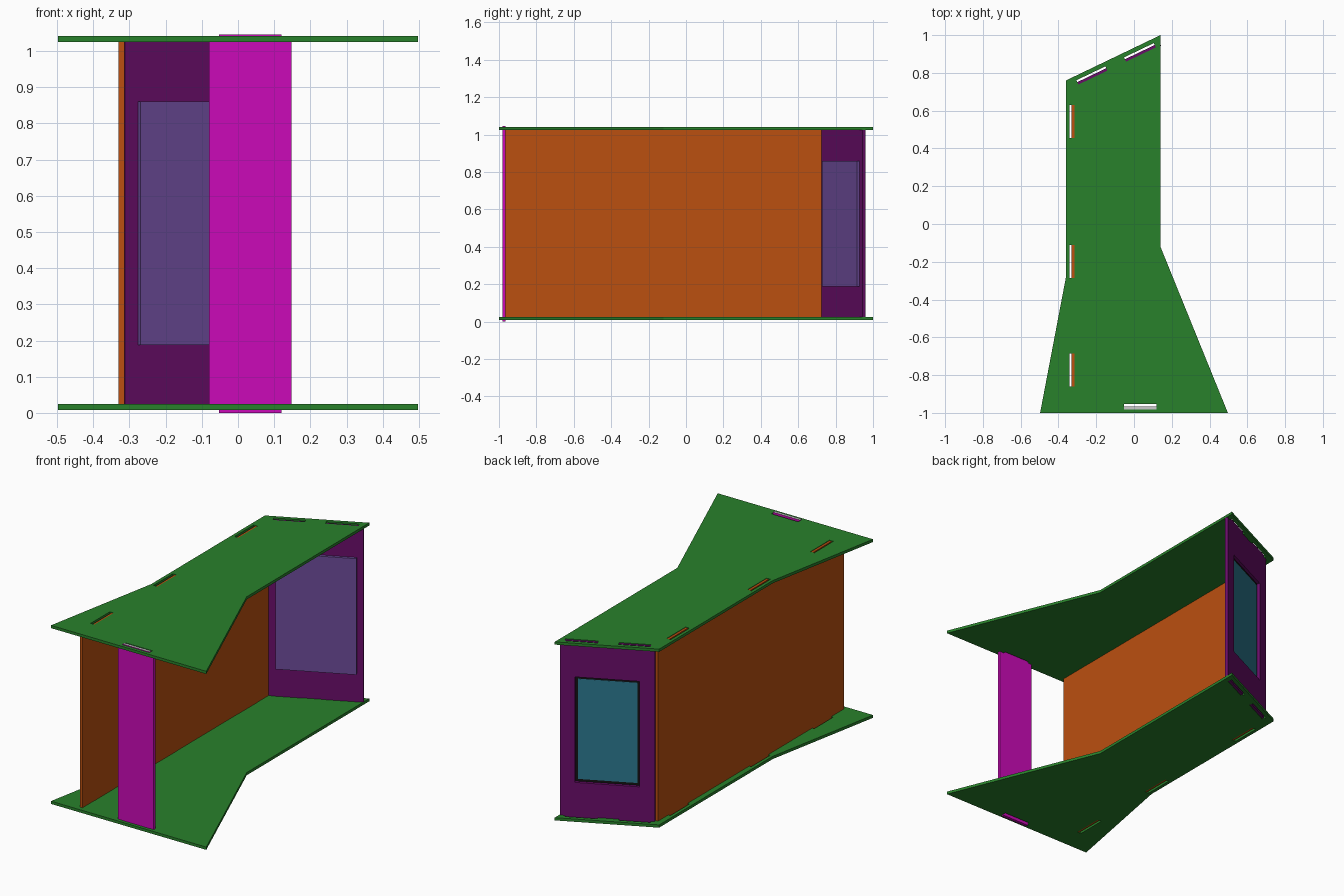
import bpy, bmesh
from mathutils import Vector, Matrix

if "Cube" in bpy.data.objects:
    bpy.data.objects.remove(bpy.data.objects["Cube"])

def mat(name, rgb):
    m = bpy.data.materials.new(name)
    m.diffuse_color = (*rgb, 1)
    m.use_nodes = True
    m.node_tree.nodes["Principled BSDF"].inputs["Base Color"].default_value = m.diffuse_color
    return m

GREEN = mat("green", (0.022, 0.22, 0.024))
ORANGE = mat("orange", (0.50, 0.08, 0.005))
PINK = mat("magenta", (0.60, 0.003, 0.48))
PURPLE = mat("purple", (0.14, 0.004, 0.14))
LAVENDER = mat("lavender", (0.15, 0.07, 0.32))
TEAL = mat("teal", (0.025, 0.19, 0.28))
BLACK = mat("black", (0.006, 0.006, 0.006))
PALE = mat("pale", (0.85, 0.85, 0.85))

def solid(name, pts, depth, frame, *mats):
    """Extrude a flat outline along the frame's third axis."""
    bm = bmesh.new()
    face = bm.faces.new([bm.verts.new((a, b, 0)) for a, b in pts])
    new = bmesh.ops.extrude_face_region(bm, geom=[face])["geom"]
    bmesh.ops.translate(bm, vec=(0, 0, depth),
                        verts=[v for v in new if isinstance(v, bmesh.types.BMVert)])
    bmesh.ops.transform(bm, matrix=frame, verts=bm.verts)
    bmesh.ops.recalc_face_normals(bm, faces=bm.faces)
    me = bpy.data.meshes.new(name)
    bm.to_mesh(me)
    bm.free()
    ob = bpy.data.objects.new(name, me)
    bpy.context.collection.objects.link(ob)
    for m in mats:
        me.materials.append(m)
    return ob

def frame(origin, u, v, w):
    m = Matrix((u, v, w)).transposed().to_4x4()
    m.translation = origin
    return m

def rect(a0, a1, b0, b1):
    return [(a0, b0), (a1, b0), (a1, b1), (a0, b1)]

def cut(ob, cutters):
    bpy.context.view_layer.objects.active = ob
    for c in cutters:
        c.hide_render = True
        mod = ob.modifiers.new("slot", 'BOOLEAN')
        mod.operation, mod.object, mod.solver = 'DIFFERENCE', c, 'EXACT'
        bpy.ops.object.modifier_apply(modifier=mod.name)
        bpy.data.objects.remove(c)

def tabbed(u0, u1, tabs, low, high, z0=0.025, z1=1.025):
    """Panel outline with tabs on the lower and upper edges."""
    pts = [(u0, z0)]
    for a, b in tabs:
        pts += [(a, z0), (a, low), (b, low), (b, z0)]
    pts += [(u1, z0), (u1, z1)]
    for a, b in reversed(tabs):
        pts += [(b, z1), (b, high), (a, high), (a, z1)]
    return pts + [(u0, z1)]

X, Y, Z = Vector((1, 0, 0)), Vector((0, 1, 0)), Vector((0, 0, 1))
U = Vector((0.5, 0.24, 0)).normalized()      # along the slanted back edge
D = Vector((U.y, -U.x, 0))                   # inward from that edge
BACK = Vector((-0.36, 0.76, 0))

side_tabs = [(-0.86, -0.685), (-0.285, -0.11), (0.455, 0.63)]
front_tabs = [(-0.052, 0.12)]
back_tabs = [(0.05, 0.22), (0.33, 0.505)]

# Slotted top and bottom plates
outline = [(-0.497, -1), (0.497, -1), (0.14, -0.12), (0.14, 1),
           (-0.36, 0.76), (-0.36, -0.28)]
for name, z in (("bottom_plate", 0.008), ("top_plate", 1.025)):
    plate = solid(name, outline, 0.016, frame(Z * z, X, Y, Z), GREEN)
    base = Z * (z - 0.05)
    slots = [solid("cutter", rect(-0.341, -0.316, a, b), 0.12,
                   frame(base, X, Y, Z), GREEN) for a, b in side_tabs]
    slots += [solid("cutter", rect(a, b, -0.982, -0.953), 0.12,
                    frame(base, X, Y, Z), GREEN) for a, b in front_tabs]
    slots += [solid("cutter", rect(a, b, 0.023, 0.048), 0.12,
                    frame(BACK + base, U, D, Z), GREEN) for a, b in back_tabs]
    cut(plate, slots)

# Left side panel
solid("side_panel", tabbed(-0.975, 0.727, side_tabs, 0.011, 1.038), 0.017,
      frame(X * -0.33, Y, Z, X), ORANGE)

# Front strip, its tabs stand proud with pale ends
strip = solid("front_strip", tabbed(-0.08, 0.148, front_tabs, 0.0, 1.046), 0.016,
              frame(Y * -0.982, X, Z, Y), PINK, PALE)
for p in strip.data.polygons:
    if p.normal.z > 0.9 and p.center.z > 1.04:
        p.material_index = 1

# Slanted back panel with a window
back = solid("back_panel", tabbed(0.028, 0.533, back_tabs, 0.011, 1.038), 0.018,
             frame(BACK + D * 0.034, U, Z, D), PURPLE)
cut(back, [solid("cutter", rect(0.109, 0.453, 0.22, 0.83), 0.1,
                 frame(BACK, U, Z, D), PURPLE)])

# Display behind the window
solid("display_body", rect(0.067, 0.497, 0.188, 0.86), 0.016,
      frame(BACK + D * 0.0525, U, Z, D), LAVENDER)
solid("display_bezel", rect(0.110, 0.452, 0.221, 0.829), 0.004,
      frame(BACK + D * 0.049, U, Z, D), BLACK)
solid("display_screen", rect(0.122, 0.440, 0.235, 0.815), 0.004,
      frame(BACK + D * 0.0475, U, Z, D), TEAL)
